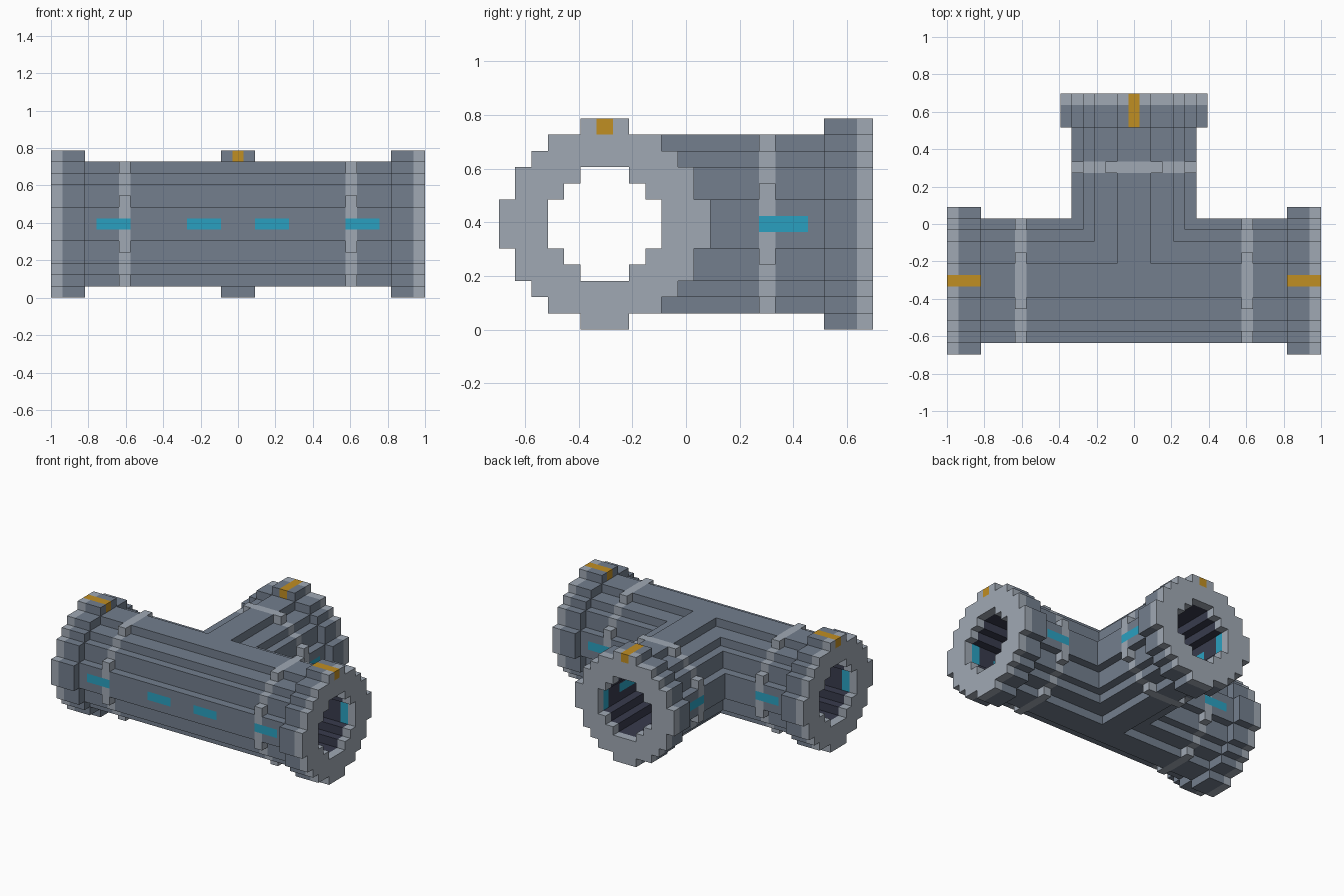
import bpy, bmesh
from mathutils import Vector

if "Cube" in bpy.data.objects:
    bpy.data.objects.remove(bpy.data.objects["Cube"], do_unlink=True)

U = 2 / 33                 # block size
AXIS_Y = -5                # main pipe axis, in blocks
BORE, PIPE, COLLAR, FLANGE = 10, 26, 29, 38   # squared radii in blocks


def srgb(r, g, b):
    def lin(c):
        c /= 255
        return c / 12.92 if c <= 0.04045 else ((c + 0.055) / 1.055) ** 2.4
    return (lin(r), lin(g), lin(b), 1)


COLOURS = {
    "steel": srgb(115, 126, 141),
    "light_steel": srgb(160, 169, 180),
    "dark_lining": srgb(56, 59, 77),
    "amber": srgb(192, 142, 34),
    "cyan": srgb(42, 160, 192),
}
NAMES = list(COLOURS)
MATERIALS = []
for name, colour in COLOURS.items():
    m = bpy.data.materials.new(name)
    m.use_nodes = True
    m.diffuse_color = colour
    m.node_tree.nodes["Principled BSDF"].inputs["Base Color"].default_value = colour
    MATERIALS.append(m)

part_of, colour_of, bore = {}, {}, set()


def disc(r2):
    return [(a, j) for a in range(-6, 7) for j in range(-6, 7) if a * a + j * j <= r2]


def main_cell(t, a, j):
    return (t, AXIS_Y + a, j)


def branch_cell(t, a, j):
    return (a, t, j)


def tube(part, place, span, r2, colour):
    """Stepped cylinder of blocks along an axis; the bore is cut later."""
    for t in span:
        for a, j in disc(r2):
            part_of[place(t, a, j)] = part
            colour_of[place(t, a, j)] = colour


def pipe_end(prefix, place, lip, collar, side):
    """Collar, flange with a light lip, amber marker, for one open end."""
    tube(prefix + "_collar", place, [collar], COLLAR, "light_steel")
    tube(prefix + "_flange", place, [lip - side, lip - 2 * side], FLANGE, "steel")
    tube(prefix + "_flange", place, [lip], FLANGE, "light_steel")
    for k in range(3):
        colour_of[place(lip - k * side, 0, 6)] = "amber"
        # status strips through both side walls
        for a in (-5, -4, 4, 5):
            colour_of[place(collar + k * side, a, 0)] = "cyan"
    # glowing panels just inside the opening
    for a in (-4, 4):
        for j in (-1, 0, 1):
            colour_of[place(lip - side, a, j)] = "cyan"


# Pipes
tube("branch_pipe", branch_cell, range(AXIS_Y, 9), PIPE, "steel")
tube("main_pipe", main_cell, range(-13, 14), PIPE, "steel")

# Three open ends
pipe_end("left", main_cell, 16, 10, 1)
pipe_end("right", main_cell, -16, -10, -1)
pipe_end("back", branch_cell, 11, 5, 1)

# Middle strips on the front wall
for t in (-4, -3, -2, 2, 3, 4):
    for a in (-5, -4):
        colour_of[main_cell(t, a, 0)] = "cyan"

# Bores
for a, j in disc(BORE):
    bore.update(main_cell(t, a, j) for t in range(-16, 17))
    bore.update(branch_cell(t, a, j) for t in range(AXIS_Y, 12))
for cell in bore:
    part_of.pop(cell, None)

LIP_CELLS = {c for c in part_of if abs(c[0]) == 16 or c[1] == 11}


def face_colour(cell, neighbour):
    colour = colour_of[cell]
    if neighbour in bore and colour != "cyan" and cell not in LIP_CELLS:
        return "dark_lining"
    return colour


def build(part):
    """Skin the exposed block faces of one part and merge flat regions."""
    bm = bmesh.new()
    verts = {}
    for cell in [c for c in part_of if part_of[c] == part]:
        for axis in range(3):
            for sign in (-1, 1):
                n = list(cell)
                n[axis] += sign
                if tuple(n) in part_of:
                    continue
                corners = []
                for p, q in ((-1, -1), (1, -1), (1, 1), (-1, 1)):
                    c = [2 * v for v in cell]
                    c[axis] += sign
                    c[(axis + 1) % 3] += p
                    c[(axis + 2) % 3] += q
                    key = tuple(c)
                    if key not in verts:
                        verts[key] = bm.verts.new(
                            Vector((c[0] / 2, c[1] / 2, c[2] / 2 + 6.5)) * U)
                    corners.append(verts[key])
                if sign < 0:
                    corners.reverse()
                face = bm.faces.new(corners)
                face.material_index = NAMES.index(face_colour(cell, tuple(n)))
    bmesh.ops.dissolve_limit(bm, angle_limit=0.01, verts=bm.verts[:],
                             edges=bm.edges[:], delimit={'MATERIAL'})
    mesh = bpy.data.meshes.new(part)
    bm.to_mesh(mesh)
    bm.free()
    for m in MATERIALS:
        mesh.materials.append(m)
    bpy.context.collection.objects.link(bpy.data.objects.new(part, mesh))


for part in sorted(set(part_of.values())):
    build(part)
